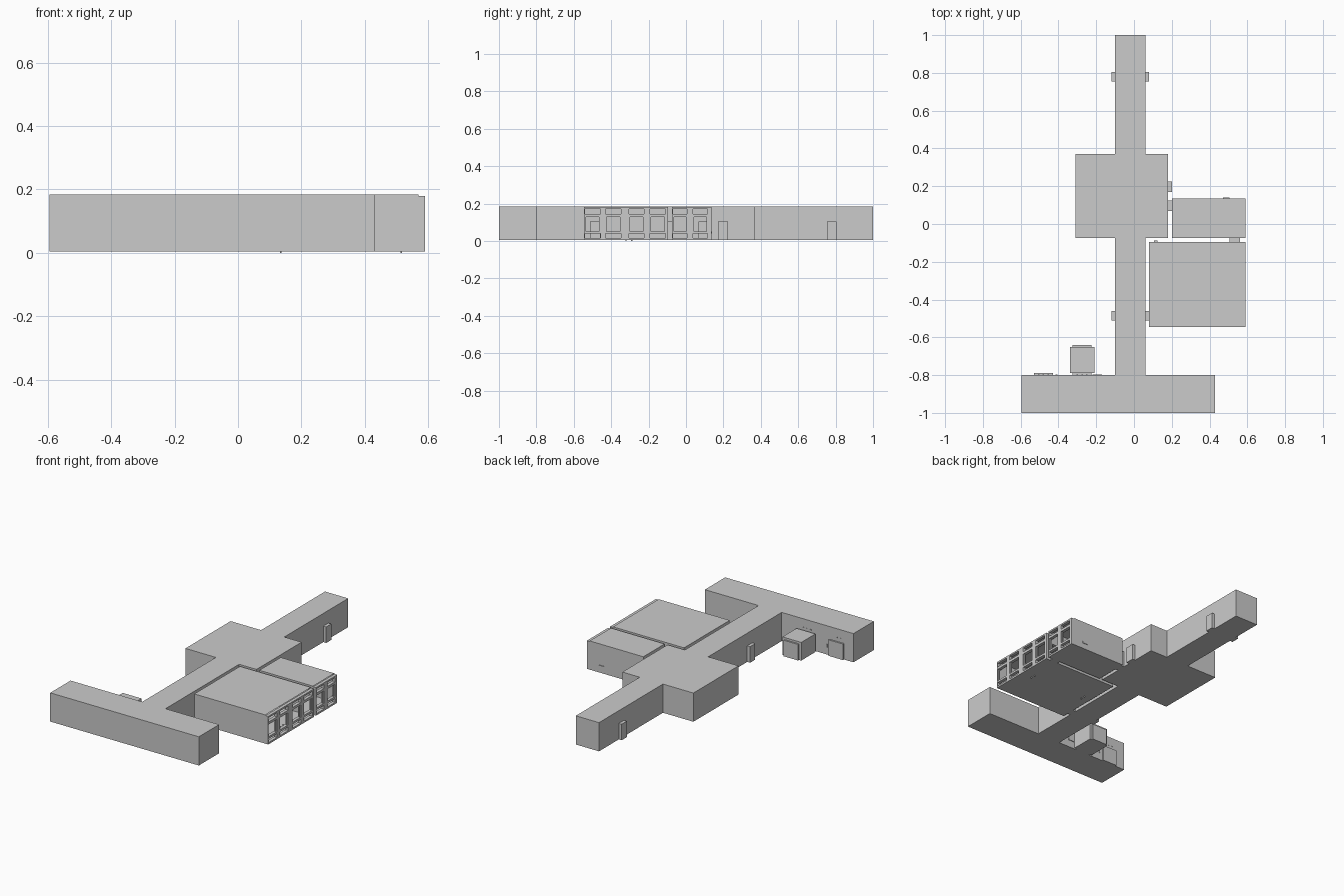
import bpy, bmesh

if "Cube" in bpy.data.objects:
    bpy.data.objects.remove(bpy.data.objects["Cube"])

Z0, Z1, DOOR_H, EPS = 0.005, 0.184, 0.105, 1e-4

grey = bpy.data.materials.new("plain grey")
grey.diffuse_color = (0.6, 0.6, 0.6, 1)
grey.use_nodes = True
grey.node_tree.nodes["Principled BSDF"].inputs["Base Color"].default_value = grey.diffuse_color


def finish(bm, name):
    bmesh.ops.remove_doubles(bm, verts=bm.verts, dist=1e-5)
    me = bpy.data.meshes.new(name)
    bm.to_mesh(me)
    bm.free()
    me.materials.append(grey)
    ob = bpy.data.objects.new(name, me)
    bpy.context.collection.objects.link(ob)
    return ob


def quad(bm, *pts):
    bm.faces.new([bm.verts.new(p) for p in pts])


def wall(bm, p, q, z0, z1):
    quad(bm, (*p, z0), (*q, z0), (*q, z1), (*p, z1))


def add_box(bm, x0, x1, y0, y1, z0, z1):
    r = bmesh.ops.create_cube(bm, size=1)
    for v in r["verts"]:
        v.co.x = x1 if v.co.x > 0 else x0
        v.co.y = y1 if v.co.y > 0 else y0
        v.co.z = z1 if v.co.z > 0 else z0


# Doorways: name, x0, x1, y0, y1, passage axis, closed end (-1, 0 none, 1)
DOORS = [
    ("north_west_door", -0.12, -0.10, 0.755, 0.805, 0, -1),
    ("north_east_door", 0.06, 0.08, 0.755, 0.805, 0, 1),
    ("south_west_door", -0.12, -0.10, -0.51, -0.46, 0, -1),
    ("large_room_door", 0.06, 0.08, -0.51, -0.46, 0, 0),
    ("lobby_closet_door", 0.18, 0.20, 0.17, 0.225, 0, 1),
    ("small_room_door", 0.18, 0.20, 0.07, 0.125, 0, 0),
    ("room_link_door", 0.505, 0.56, -0.095, -0.075, 1, 0),
    ("lift_front_door", -0.325, -0.225, -0.80, -0.79, 1, 0),
    ("lift_back_door", -0.325, -0.225, -0.65, -0.64, 1, 1),
    ("hall_lift_door", -0.53, -0.43, -0.80, -0.79, 1, 1),
]


def openings(p, q):
    """Door spans lying on the wall from p to q, along its running axis."""
    run = 0 if abs(p[1] - q[1]) < EPS else 1
    lo, hi = sorted((p[run], q[run]))
    spans = []
    for d in DOORS:
        rect, axis = ((d[1], d[2]), (d[3], d[4])), d[5]
        if axis != run and any(abs(c - p[axis]) < EPS for c in rect[axis]):
            if rect[run][0] > lo - EPS and rect[run][1] < hi + EPS:
                spans.append(rect[run])
    return run, sorted(spans)


def room(name, outline, top, open_x=None):
    """Hollow shell with floor, ceiling and walls cut by the doorways."""
    bm = bmesh.new()
    quad(bm, *[(x, y, top) for x, y in outline])
    quad(bm, *[(x, y, Z0) for x, y in reversed(outline)])
    for p, q in zip(outline, outline[1:] + outline[:1]):
        if open_x is not None and p[0] == q[0] == open_x:
            continue
        run, spans = openings(p, q)
        fwd = q[run] > p[run]
        at = lambda t: (t, p[1]) if run == 0 else (p[0], t)
        cur = p
        for a, b in (spans if fwd else [(b, a) for a, b in reversed(spans)]):
            wall(bm, cur, at(a), Z0, top)
            wall(bm, at(a), at(b), DOOR_H, top)
            cur = at(b)
        wall(bm, cur, q, Z0, top)
    finish(bm, name)


def rect(x0, x1, y0, y1):
    return [(x0, y0), (x1, y0), (x1, y1), (x0, y1)]


# Hall, corridor and lobby form one continuous shell
room("hall_corridor_lobby", [
    (-0.595, -1), (0.43, -1), (0.43, -0.80), (0.06, -0.80), (0.06, -0.075),
    (0.18, -0.075), (0.18, 0.37), (0.06, 0.37), (0.06, 1), (-0.10, 1),
    (-0.10, 0.37), (-0.31, 0.37), (-0.31, -0.075), (-0.10, -0.075),
    (-0.10, -0.80), (-0.595, -0.80)], Z1)
# Side rooms, open towards the window walls, and the lift car
room("large_room", rect(0.08, 0.57, -0.545, -0.095), Z1, 0.57)
room("small_room", rect(0.20, 0.57, -0.075, 0.135), Z1, 0.57)
room("lift_car", rect(-0.34, -0.21, -0.79, -0.65), 0.118)

# Doorway linings
for name, x0, x1, y0, y1, axis, end in DOORS:
    bm = bmesh.new()
    for z in (Z0, DOOR_H):
        c = [(x, y, z) for x, y in rect(x0, x1, y0, y1)]
        quad(bm, *(c if z > Z0 else reversed(c)))
    if axis == 0:
        wall(bm, (x0, y0), (x1, y0), Z0, DOOR_H)
        wall(bm, (x1, y1), (x0, y1), Z0, DOOR_H)
        if end:
            x = x1 if end > 0 else x0
            wall(bm, (x, y0), (x, y1), Z0, DOOR_H)
    else:
        wall(bm, (x0, y1), (x0, y0), Z0, DOOR_H)
        wall(bm, (x1, y0), (x1, y1), Z0, DOOR_H)
        if end:
            wall(bm, (x1, y1), (x0, y1), Z0, DOOR_H)
    finish(bm, name)

# Window walls: piers between windows, rails between the three panes
RAILS = [(Z0, 0.016), (0.039, 0.052), (0.128, 0.144), (0.17, 0.18)]


def window_wall(name, y0, y1, windows):
    bm = bmesh.new()
    edges = [y0] + [e for w in windows for e in w] + [y1]
    for a, b in zip(edges[::2], edges[1::2]):
        add_box(bm, 0.57, 0.59, a, b, Z0, 0.18)
    for a, b in windows:
        for za, zb in RAILS:
            add_box(bm, 0.57, 0.59, a, b, za, zb)
    finish(bm, name)
    # slim sash around each middle pane
    bm = bmesh.new()
    for a, b in windows:
        for ya, yb in ((a, a + 0.006), (b - 0.006, b)):
            add_box(bm, 0.577, 0.583, ya, yb, 0.052, 0.128)
    finish(bm, name + "_sashes")


window_wall("large_room_windows", -0.545, -0.095,
            [(-0.54, -0.458), (-0.43, -0.348), (-0.306, -0.224), (-0.192, -0.11)])
window_wall("small_room_windows", -0.075, 0.135, [(-0.07, 0.005), (0.037, 0.115)])

# Small fittings: floor studs, wall lamps, call plate, wall sockets
bm = bmesh.new()
for x in (0.135, 0.515):
    for y in (-0.32, -0.29):
        add_box(bm, x - 0.003, x + 0.003, y - 0.003, y + 0.003, 0, 0.012)
finish(bm, "floor_studs")
bm = bmesh.new()
for cx in (-0.48, -0.275):
    for i in range(-1, 2):
        x = cx + i * 0.025
        add_box(bm, x - 0.004, x + 0.004, -0.80, -0.798, 0.126, 0.132)
finish(bm, "indicator_lamps")
bm = bmesh.new()
add_box(bm, -0.22, -0.17, -0.80, -0.796, 0.05, 0.065)
add_box(bm, -0.415, -0.405, -0.80, -0.797, 0.05, 0.07)
finish(bm, "call_plates")
bm = bmesh.new()
add_box(bm, 0.105, 0.125, -0.096, -0.088, 0.04, 0.052)
add_box(bm, 0.47, 0.505, 0.134, 0.139, 0.04, 0.052)
finish(bm, "wall_sockets")
